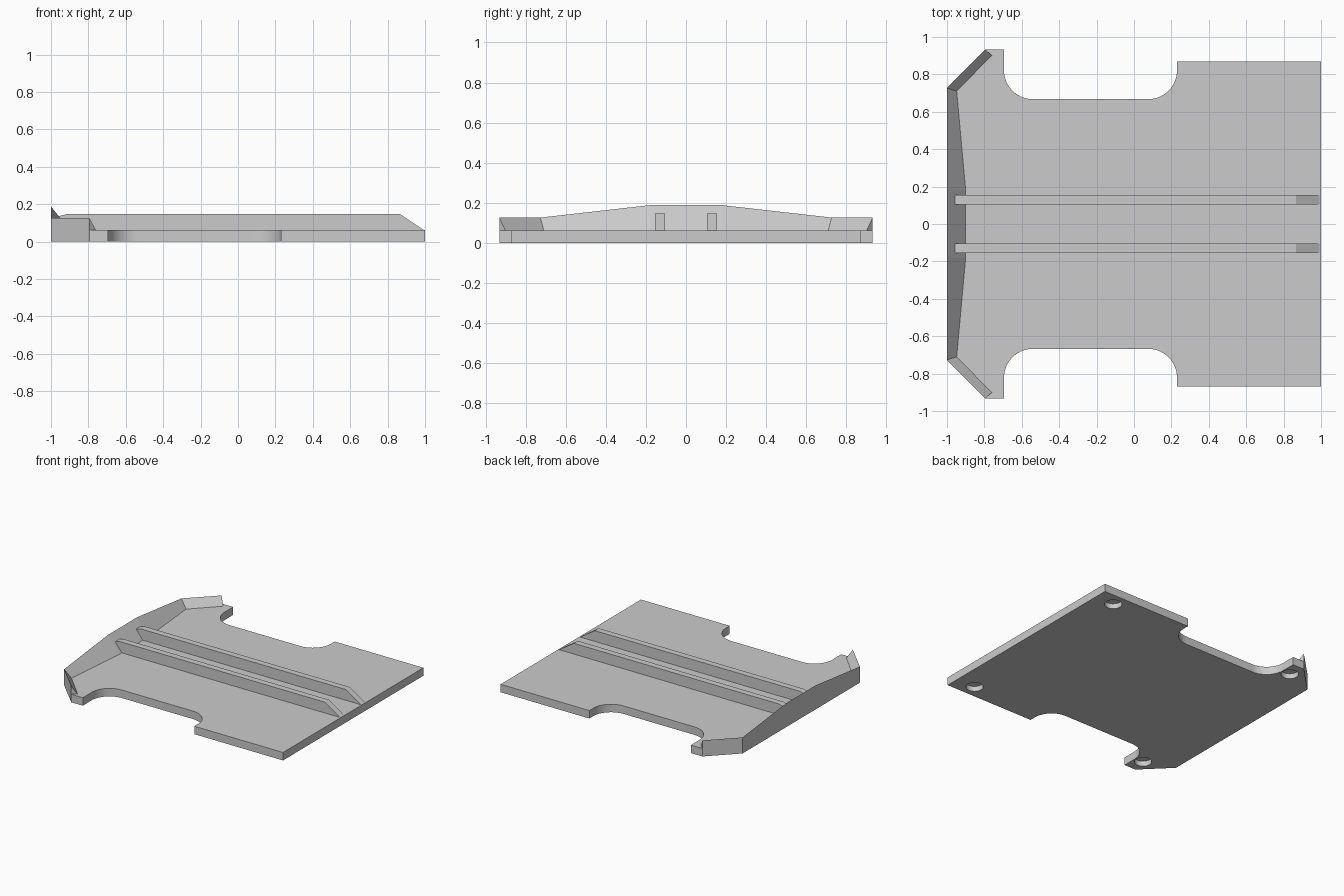
import bpy, bmesh, math

if "Cube" in bpy.data.objects:
    bpy.data.objects.remove(bpy.data.objects["Cube"])

T = 0.0625          # plate thickness

grey = bpy.data.materials.new("light grey")
grey.diffuse_color = (0.6, 0.6, 0.6, 1)
grey.use_nodes = True
grey.node_tree.nodes["Principled BSDF"].inputs["Base Color"].default_value = grey.diffuse_color


def make(name, bm):
    bmesh.ops.recalc_face_normals(bm, faces=bm.faces)
    me = bpy.data.meshes.new(name)
    bm.to_mesh(me)
    bm.free()
    me.materials.append(grey)
    ob = bpy.data.objects.new(name, me)
    bpy.context.collection.objects.link(ob)
    return ob


def prism(name, points, offset):
    """Extrude a closed loop of 3D points along an offset."""
    bm = bmesh.new()
    face = bm.faces.new([bm.verts.new(p) for p in points])
    ext = bmesh.ops.extrude_face_region(bm, geom=[face])
    moved = [v for v in ext["geom"] if isinstance(v, bmesh.types.BMVert)]
    bmesh.ops.translate(bm, verts=moved, vec=offset)
    return make(name, bm)


def arc(cx, cy, r, a0, a1, n=14):
    return [(cx + r * math.cos(math.radians(a0 + (a1 - a0) * i / n)),
             cy + r * math.sin(math.radians(a0 + (a1 - a0) * i / n))) for i in range(n + 1)]


# Base plate: half outline with rounded side notch, mirrored across y
R, NOTCH = 0.155, 0.667
half = [(1, 0.87), (0.23, 0.87)]
half += arc(0.23 - R, NOTCH + R, R, 0, -90)
half += arc(-0.695 + R, NOTCH + R, R, -90, -180)
half += [(-0.695, 0.932), (-0.795, 0.932), (-1, 0.727)]
outline = half + [(x, -y) for x, y in reversed(half)]
plate = prism("base_plate", [(x, y, 0) for x, y in outline], (0, 0, T))

# Blind round recesses for feet under the plate
bm = bmesh.new()
for x, y in ((0.837, 0.767), (-0.765, 0.812)):
    for s in (1, -1):
        ring = bmesh.ops.create_cone(bm, cap_ends=True, segments=40, radius1=0.062,
                                     radius2=0.062, depth=0.08)
        bmesh.ops.translate(bm, verts=ring["verts"], vec=(x, y * s, 0))
cutter = make("recess_cutter", bm)
cutter.hide_render = True
cutter.hide_set(True)
mod = plate.modifiers.new("recesses", "BOOLEAN")
mod.operation = "DIFFERENCE"
mod.solver = "EXACT"
mod.object = cutter

# Raised wedge lip along the left edge, wrapping round both corners
# station: outer x, y, top z, inner x, inner y
side = [(-0.795, 0.932, 0.126, -0.76, 0.902),
        (-1, 0.727, 0.126, -0.948, 0.71),
        (-1, 0.18, 0.188, -0.90, 0.18)]
stations = side + [(a, -b, c, d, -e) for a, b, c, d, e in reversed(side)]
bm = bmesh.new()
rows = [[bm.verts.new(p) for p in ((ox, oy, T), (ox, oy, tz), (ix, iy, T))]
        for ox, oy, tz, ix, iy in stations]
for a, b in zip(rows, rows[1:]):
    for i in range(3):
        j = (i + 1) % 3
        bm.faces.new((a[i], a[j], b[j], b[i]))
bm.faces.new(rows[0])
bm.faces.new(rows[-1])
make("edge_lip", bm)

# Two long ribs with a sloped right end, running into the lip
profile = [(-0.957, T), (0.993, T), (0.865, 0.147), (-0.915, 0.147), (-0.957, 0.136)]
for name, y in (("back_rib", 0.105), ("front_rib", -0.155)):
    prism(name, [(x, y, z) for x, z in profile], (0, 0.05, 0))

# Smooth the notch curves while keeping edges sharp
bpy.ops.object.select_all(action="DESELECT")
plate.select_set(True)
bpy.context.view_layer.objects.active = plate
bpy.ops.object.modifier_apply(modifier=mod.name)
bpy.ops.object.shade_smooth_by_angle(angle=math.radians(30))
bpy.data.objects.remove(cutter)
